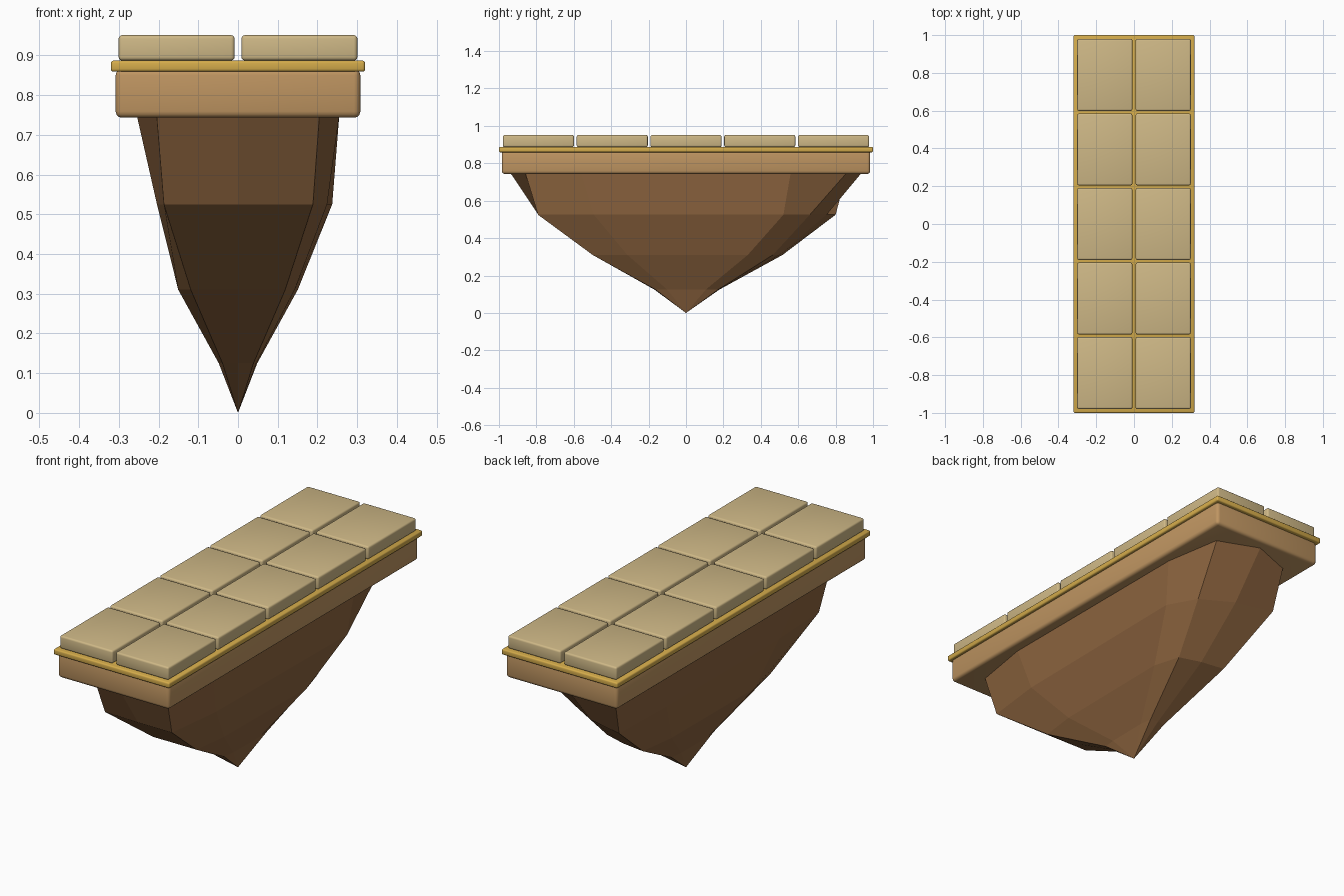
import bpy

if "Cube" in bpy.data.objects:
    bpy.data.objects.remove(bpy.data.objects["Cube"])

def material(name, color):
    m = bpy.data.materials.new(name)
    m.diffuse_color = (*color, 1)
    m.use_nodes = True
    m.node_tree.nodes["Principled BSDF"].inputs["Base Color"].default_value = m.diffuse_color
    return m

TILE = material("sandstone", (0.62, 0.48, 0.24))
GOLD = material("gold_trim", (0.66, 0.41, 0.07))
EARTH = material("light_earth", (0.52, 0.30, 0.12))
ROCK = material("brown_rock", (0.27, 0.13, 0.05))

def box(name, lo, hi, bevel, mat):
    size = [b - a for a, b in zip(lo, hi)]
    bpy.ops.mesh.primitive_cube_add(size=1, location=[(a + b) / 2 for a, b in zip(lo, hi)])
    o = bpy.context.object
    o.name = name
    o.scale = size
    bpy.ops.object.transform_apply(location=False, rotation=False, scale=True)
    mod = o.modifiers.new("Bevel", 'BEVEL')
    mod.width, mod.segments = bevel, 3
    bpy.ops.object.modifier_apply(modifier=mod.name)
    bpy.ops.object.shade_smooth_by_angle()
    o.data.materials.append(mat)
    return o

# Slab and the trim plate on it
box("earth_slab", (-.308, -.985, .743), (.308, .985, .866), .016, EARTH)
box("trim_plate", (-.32, -1, .859), (.32, 1, .887), .007, GOLD)

# Paving tiles, 2 x 5
for i in range(2):
    for j in range(5):
        x, y = (i - .5) * .309, (j - 2) * .3945
        box(f"paving_tile_{i}_{j}", (x - .146, y - .19, .887), (x + .146, y + .19, .951), .009, TILE)

# Faceted rock: ten-sided outline scaled per ring, uneven, ending in a point
outline = [(.255, -.56), (.255, .56), (.205, .86), (0, .94), (-.205, .86),
           (-.255, .56), (-.255, -.56), (-.205, -.86), (0, -.94), (.205, -.86)]
rings = [
    (.75, [1] * 10),
    (.525, [.88, .93, .77, .80, .93, .79, .80, .91, .84, .92]),
    (.31, [.56, .59, .54, .53, .60, .58, .59, .58, .53, .58]),
    (.125, [.18, .19, .20, .19, .20, .19, .19, .19, .18, .19]),
]
verts = [(x * s, y * s, z) for z, scales in rings for (x, y), s in zip(outline, scales)]
verts.append((0, 0, 0))
faces = [tuple(range(10))]
for r in range(4):
    for k in range(10):
        a, b = r * 10 + k, r * 10 + (k + 1) % 10
        faces.append((b, a, 40) if r == 3 else (b, a, a + 10, b + 10))
mesh = bpy.data.meshes.new("hanging_rock")
mesh.from_pydata(verts, [], faces)
mesh.materials.append(ROCK)
rock = bpy.data.objects.new("hanging_rock", mesh)
bpy.context.collection.objects.link(rock)
